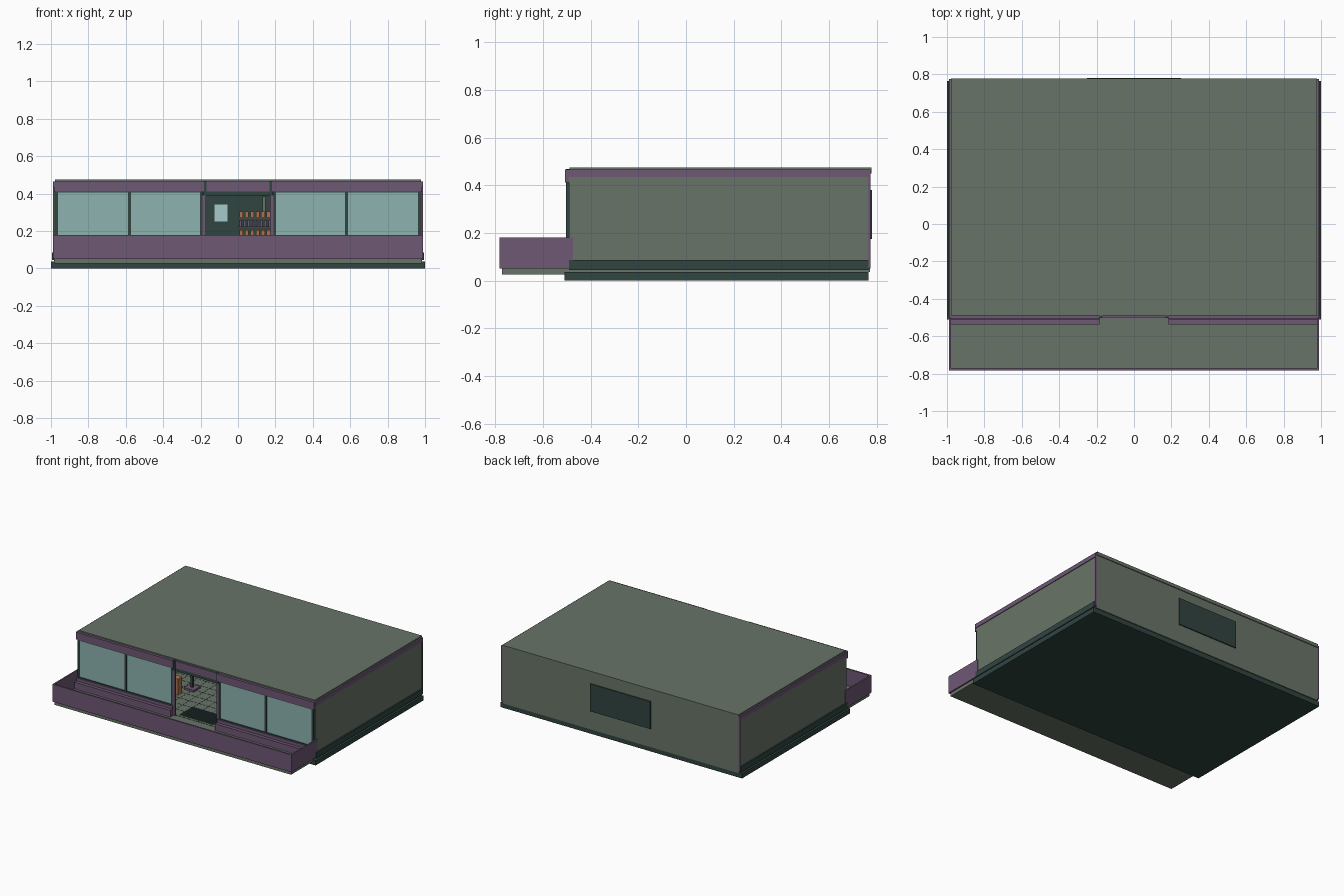
import bpy

cube = bpy.data.objects.get("Cube")
if cube:
    bpy.data.objects.remove(cube, do_unlink=True)


def material(name, rgb):
    m = bpy.data.materials.new(name)
    m.use_nodes = True
    m.diffuse_color = (*rgb, 1)
    bsdf = next(n for n in m.node_tree.nodes if n.type == 'BSDF_PRINCIPLED')
    bsdf.inputs["Base Color"].default_value = (*rgb, 1)
    return m


GREEN = material("sage green", (.14, .175, .135))
PURPLE = material("muted purple", (.155, .098, .175))
DARK = material("dark teal", (.03, .058, .053))
GLASS = material("pale glass", (.27, .45, .43))
ORANGE = material("orange", (.42, .17, .08))
PAPER = material("pale blue paper", (.38, .60, .60))

FACES = [(0, 2, 3, 1), (4, 5, 7, 6), (0, 1, 5, 4),
         (2, 6, 7, 3), (0, 4, 6, 2), (1, 3, 7, 5)]


def boxes(name, mat, *ranges):
    """One object made of boxes, each given as x, y and z ranges."""
    verts, faces = [], []
    for xs, ys, zs in ranges:
        n = len(verts)
        verts += [(x, y, z) for z in zs for y in ys for x in xs]
        faces += [tuple(n + i for i in f) for f in FACES]
    mesh = bpy.data.meshes.new(name)
    mesh.from_pydata(verts, [], faces)
    mesh.materials.append(mat)
    ob = bpy.data.objects.new(name, mesh)
    bpy.context.collection.objects.link(ob)
    return ob


def pair(name, mat, *ranges):
    """The same boxes on both sides of x = 0."""
    mirrored = [((-b, -a), y, z) for (a, b), y, z in ranges]
    return boxes(name, mat, *ranges, *mirrored)


# Base and shell
boxes("base", DARK, ((-1, 1), (-.51, .765), (0, .036)))
boxes("floor", GREEN, ((-.98, .98), (-.5, .765), (.036, .05)))
pair("side_wall", GREEN, ((.965, .985), (-.49, .765), (.04, .465)))
boxes("back_wall", GREEN, ((-.98, .98), (.755, .772), (.036, .465)))
boxes("roof", GREEN, ((-.978, .978), (-.488, .778), (.45, .475)))
pair("side_skirt", DARK, ((.98, .995), (-.49, .765), (.045, .086)))
pair("side_top_trim", PURPLE, ((.98, .99), (-.5, .772), (.434, .466)))
pair("back_corner_trim", PURPLE, ((.978, .99), (.763, .774), (.05, .466)))
boxes("rear_panel", DARK, ((-.25, .25), (.77, .78), (.175, .38)))

# Shop front: fascia, sills, window frames and glass
pair("fascia", PURPLE, ((.183, .985), (-.507, -.485), (.412, .466)))
boxes("door_fascia", PURPLE, ((-.17, .17), (-.5, -.485), (.412, .466)))
pair("fascia_joint", DARK, ((.168, .186), (-.503, -.485), (.39, .468)))
pair("sill", PURPLE,
     ((.185, .98), (-.537, -.49), (.05, .105)),
     ((.185, .98), (-.512, -.485), (.105, .128)))
pair("window_frame", DARK,
     *[((x - .007, x + .007), (-.503, -.485), (.128, .412)) for x in (.197, .58, .97)],
     ((.19, .977), (-.503, -.485), (.125, .133)),
     ((.19, .977), (-.503, -.485), (.406, .413)))
pair("window_glass", GLASS,
     ((.203, .574), (-.497, -.489), (.132, .408)),
     ((.586, .964), (-.497, -.489), (.132, .408)))
pair("door_jamb", PURPLE, ((.172, .19), (-.502, -.485), (.05, .392)))
boxes("door_lintel", DARK, ((-.185, .185), (-.5, -.485), (.39, .413)))

# Terrace with a thin parapet on three sides
boxes("terrace_floor", GREEN, ((-.98, .98), (-.772, -.49), (.025, .055)))
boxes("terrace_front", PURPLE, ((-.99, .99), (-.782, -.77), (.05, .18)))
pair("terrace_side", PURPLE, ((.979, .99), (-.77, -.475), (.05, .18)))

# Floor tile joints and door mat
step = .08
joints = [((-.96 + i * step, -.955 + i * step), (-.48, .75), (.05, .0505)) for i in range(25)]
joints += [((-.96, .96), (-.48 + i * step, -.475 + i * step), (.05, .0507)) for i in range(16)]
boxes("tile_joints", DARK, *joints)
boxes("door_mat", DARK, *[((-.16, .12), (-.46 + i * .02, -.447 + i * .02), (.05, .054))
                          for i in range(8)])

# Interior
boxes("inner_wall", DARK, ((-.965, .965), (.745, .755), (.05, .45)))
boxes("poster", PAPER, ((-.125, -.055), (.738, .745), (.25, .342)))
boxes("shelf_boards", GREEN,
      *[((0, .5), (.66, .745), (z, z + .01)) for z in (.1, .165, .215, .265)],
      ((.13, .148), (.7, .72), (.275, .385)))
boxes("shelf_goods", ORANGE,
      *[((x, x + .02), (.67, .71), (z, z + .03))
        for z in (.11, .175, .275) for x in [.008 + i * .029 for i in range(17)]])
boxes("shelf_bottles", PURPLE,
      *[((x, x + .012), (.67, .7), (.225, .26)) for x in [.008 + i * .022 for i in range(22)]])
boxes("stand_base", PURPLE, ((-.37, -.29), (-.11, -.03), (.05, .065)))
boxes("stand_post", DARK, ((-.338, -.322), (-.078, -.062), (.065, .17)))
boxes("display_box", ORANGE, ((-.41, -.35), (-.21, -.16), (.05, .17)))
